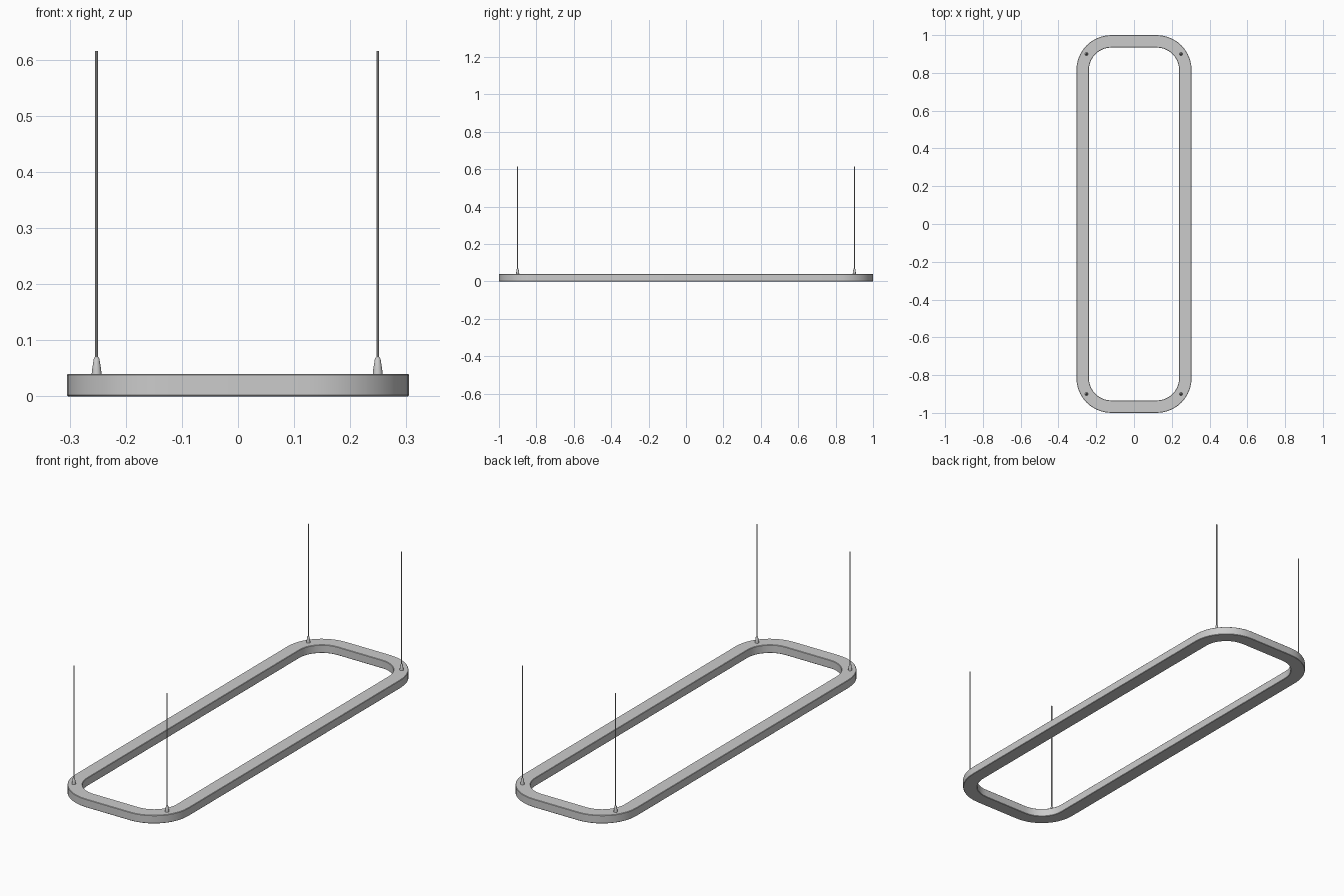
import bpy
import bmesh
import math

cube = bpy.data.objects.get("Cube")
if cube:
    bpy.data.objects.remove(cube, do_unlink=True)

HALF_X, HALF_Y, RADIUS = 0.305, 1.0, 0.185
BAND, HEIGHT = 0.066, 0.04
STEPS = 10

grey = bpy.data.materials.new("satin grey")
grey.use_nodes = True
colour = (0.6, 0.6, 0.6, 1)
grey.diffuse_color = colour
grey.node_tree.nodes["Principled BSDF"].inputs["Base Color"].default_value = colour


def finish(bm, name):
    bmesh.ops.recalc_face_normals(bm, faces=bm.faces)
    mesh = bpy.data.meshes.new(name)
    bm.to_mesh(mesh)
    bm.free()
    mesh.materials.append(grey)
    obj = bpy.data.objects.new(name, mesh)
    bpy.context.collection.objects.link(obj)
    bpy.ops.object.select_all(action='DESELECT')
    obj.select_set(True)
    bpy.context.view_layer.objects.active = obj
    bpy.ops.object.shade_smooth_by_angle(angle=math.radians(35))
    return obj


def rounded_outline(inset):
    """Rounded rectangle, moved inwards by inset."""
    r = RADIUS - inset
    points = []
    for quarter, (sx, sy) in enumerate([(1, 1), (-1, 1), (-1, -1), (1, -1)]):
        for i in range(STEPS + 1):
            a = (quarter + i / STEPS) * math.pi / 2
            points.append((sx * (HALF_X - RADIUS) + r * math.cos(a),
                           sy * (HALF_Y - RADIUS) + r * math.sin(a)))
    return points


# Lamp ring: a small bevelled rectangle section carried round the outline
c = 0.002
section = [(0, c), (0, HEIGHT - c), (c, HEIGHT), (BAND - c, HEIGHT),
           (BAND, HEIGHT - c), (BAND, c), (BAND - c, 0), (c, 0)]
bm = bmesh.new()
loops = [[bm.verts.new((x, y, z)) for x, y in rounded_outline(inset)]
         for inset, z in section]
for k, loop in enumerate(loops):
    after = loops[(k + 1) % len(loops)]
    for i in range(len(loop)):
        j = (i + 1) % len(loop)
        bm.faces.new((loop[i], loop[j], after[j], after[i]))
finish(bm, "lamp_ring")


def turned(name, x, y, profile, sides):
    """Closed solid of revolution from (radius, z) pairs."""
    bm = bmesh.new()
    rings = [[bm.verts.new((x + r * math.cos(math.tau * i / sides),
                            y + r * math.sin(math.tau * i / sides), z))
              for i in range(sides)] for r, z in profile]
    for low, high in zip(rings, rings[1:]):
        for i in range(sides):
            j = (i + 1) % sides
            bm.faces.new((low[i], low[j], high[j], high[i]))
    bm.faces.new(rings[0])
    bm.faces.new(rings[-1])
    finish(bm, name)


# Tapered cable grips and hanging cables, one at each corner
for end, y in (("front", -0.9), ("back", 0.9)):
    for side, x in (("right", -0.252), ("left", 0.249)):
        turned(f"{end}_{side}_cable_grip", x, y,
               [(0.009, HEIGHT - 0.002), (0.008, 0.048), (0.005, 0.067), (0.003, 0.07)], 12)
        turned(f"{end}_{side}_cable", x, y, [(0.0025, 0.06), (0.0025, 0.615)], 8)
